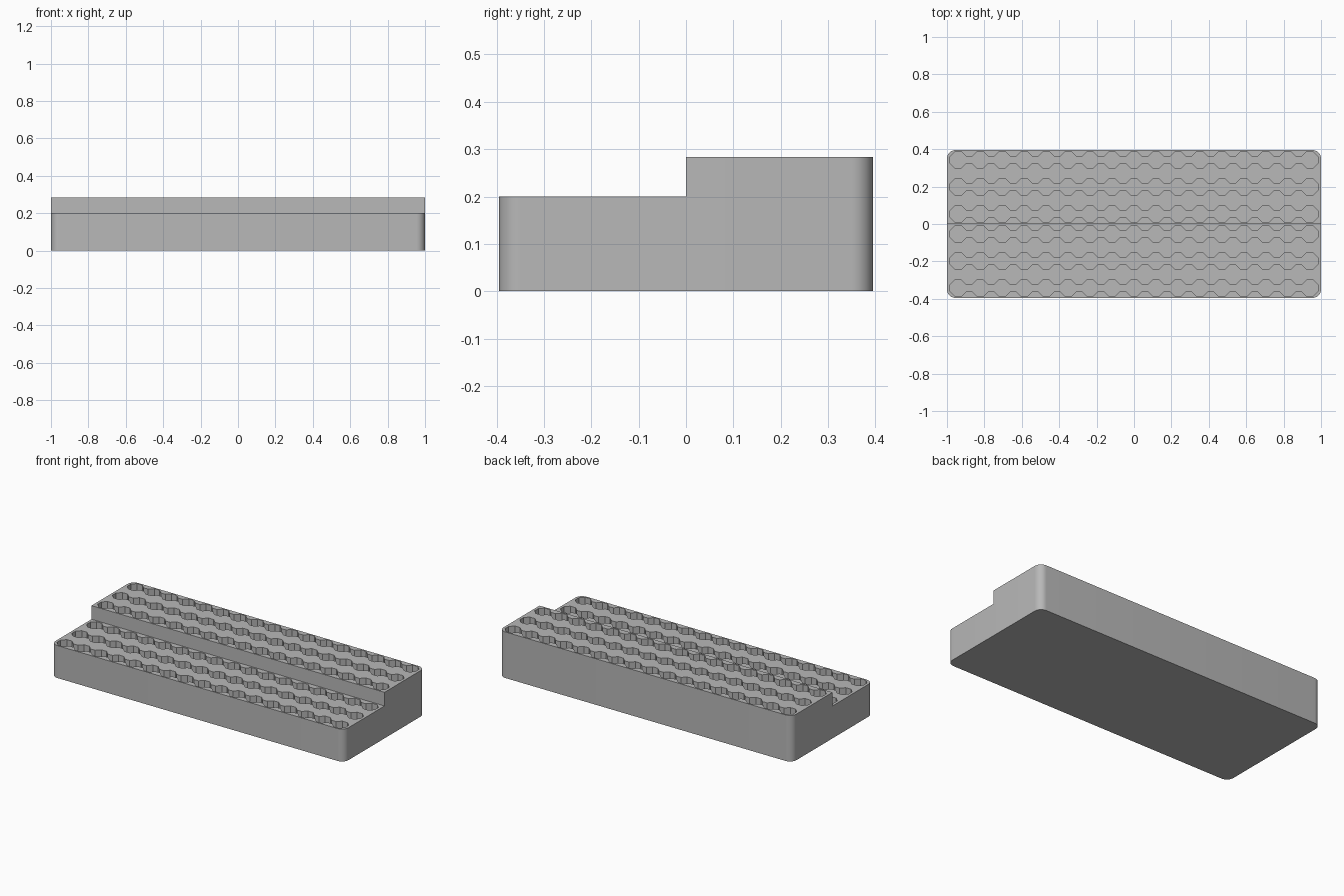
import bpy, bmesh, math

if "Cube" in bpy.data.objects:
    bpy.data.objects.remove(bpy.data.objects["Cube"], do_unlink=True)

HALF_X, HALF_Y, CORNER = 1.0, 0.395, 0.045
LOW, HIGH = 0.2, 0.284           # heights of the two steps
DEPTH = 0.16                     # pocket depth
COUNT, PITCH = 17, 0.1175        # pockets in each row
POCKET = 0.043                   # half width of an octagonal pocket
FLAT = POCKET * math.tan(math.pi / 8)
ROWS = (0.0535, 0.198, 0.3425)

grey = bpy.data.materials.new("light grey")
grey.use_nodes = True
colour = (0.48, 0.48, 0.48, 1)
grey.diffuse_color = colour
grey.node_tree.nodes["Principled BSDF"].inputs["Base Color"].default_value = colour


def prisms(name, items):
    """Mesh object made of closed outlines raised from z0 to z1."""
    bm = bmesh.new()
    for outline, z0, z1 in items:
        face = bm.faces.new([bm.verts.new((x, y, z0)) for x, y in outline])
        raised = bmesh.ops.extrude_face_region(bm, geom=[face], use_keep_orig=True)
        for v in raised["geom"]:
            if isinstance(v, bmesh.types.BMVert):
                v.co.z = z1
    bmesh.ops.recalc_face_normals(bm, faces=bm.faces)
    mesh = bpy.data.meshes.new(name)
    bm.to_mesh(mesh)
    bm.free()
    mesh.materials.append(grey)
    obj = bpy.data.objects.new(name, mesh)
    bpy.context.collection.objects.link(obj)
    return obj


def rounded_rectangle(hx, hy, r, steps=10):
    points = []
    for quarter, (sx, sy) in enumerate(((1, 1), (-1, 1), (-1, -1), (1, -1))):
        for i in range(steps + 1):
            a = (quarter + i / steps) * math.pi / 2
            points.append((sx * (hx - r) + r * math.cos(a),
                           sy * (hy - r) + r * math.sin(a)))
    return points


def pocket_row(y):
    """Outline of a chain of octagons joined by narrow necks."""
    start = -(COUNT - 1) / 2 * PITCH
    upper = []
    for i in range(COUNT):
        x = start + i * PITCH
        upper += [(x - POCKET, FLAT), (x - FLAT, POCKET),
                  (x + FLAT, POCKET), (x + POCKET, FLAT)]
    lower = [(x, -h) for x, h in reversed(upper)]
    return [(x, y + h) for x, h in upper + lower]


def cut(target, cutter):
    cutter.hide_render = True
    mod = target.modifiers.new("cut", 'BOOLEAN')
    mod.operation = 'DIFFERENCE'
    mod.solver = 'EXACT'
    mod.object = cutter
    bpy.context.view_layer.objects.active = target
    bpy.ops.object.modifier_apply(modifier=mod.name)
    bpy.data.objects.remove(cutter, do_unlink=True)


# Block with rounded vertical corners
block = prisms("stepped_block",
               [(rounded_rectangle(HALF_X, HALF_Y, CORNER), 0, HIGH)])

# Lower front step
step = [(-1.2, -0.6), (1.2, -0.6), (1.2, 0), (-1.2, 0)]
cut(block, prisms("step_cutter", [(step, LOW, HIGH + 0.1)]))

# Three rows of pockets in each step
rows = []
for y in ROWS:
    rows.append((pocket_row(y), HIGH - DEPTH, HIGH + 0.1))
    rows.append((pocket_row(-y), LOW - DEPTH, HIGH + 0.1))
cut(block, prisms("pocket_cutter", rows))

# Smooth corners, sharp edges
bpy.ops.object.select_all(action='DESELECT')
block.select_set(True)
bpy.context.view_layer.objects.active = block
bpy.ops.object.shade_smooth_by_angle(angle=math.radians(30))
